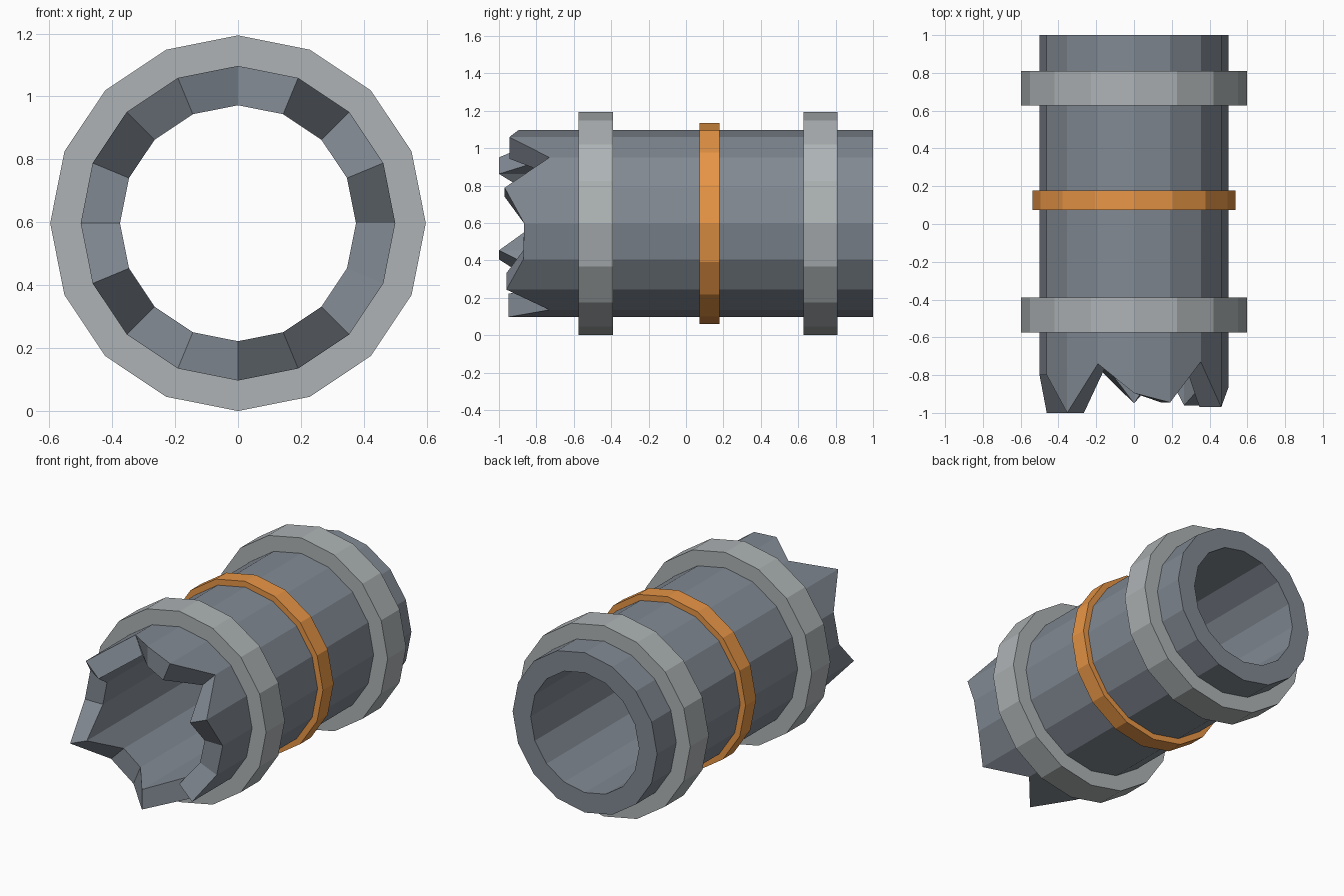
import bpy, bmesh, math

if "Cube" in bpy.data.objects:
    bpy.data.objects.remove(bpy.data.objects["Cube"])

N = 16          # sides of every ring
CZ = 0.597      # height of the pipe axis


def material(name, rgb):
    m = bpy.data.materials.new(name)
    m.diffuse_color = (*rgb, 1)
    m.use_nodes = True
    m.node_tree.nodes["Principled BSDF"].inputs["Base Color"].default_value = m.diffuse_color
    return m


def tube(name, r_out, r_in, front, back, mat):
    """Hollow tube along y; front holds one y value per side vertex."""
    bm = bmesh.new()

    def ring(r, ys):
        return [bm.verts.new((r * math.cos(2 * math.pi * k / N), ys[k],
                              CZ + r * math.sin(2 * math.pi * k / N)))
                for k in range(N)]

    ends = [back] * N
    loops = [ring(r_out, front), ring(r_out, ends), ring(r_in, ends), ring(r_in, front)]
    for i in range(4):
        a, b = loops[i], loops[(i + 1) % 4]
        for k in range(N):
            j = (k + 1) % N
            bm.faces.new((a[k], a[j], b[j], b[k]))
    bmesh.ops.recalc_face_normals(bm, faces=bm.faces)
    mesh = bpy.data.meshes.new(name)
    bm.to_mesh(mesh)
    bm.free()
    mesh.materials.append(mat)
    ob = bpy.data.objects.new(name, mesh)
    bpy.context.collection.objects.link(ob)
    return ob


steel = material("dark_steel", (0.22, 0.25, 0.29))
light = material("light_steel", (0.42, 0.45, 0.46))
orange = material("orange_paint", (0.80, 0.30, 0.06))

# Pipe with a jagged broken front end, counted from +x upwards
broken = [-0.865, -0.97, -0.73, -0.945, -0.895, -0.74, -1.0, -0.80,
          -0.80, -1.0, -0.75, -0.76, -0.95, -0.73, -0.96, -0.87]
tube("broken_pipe", 0.5, 0.375, broken, 1.0, steel)

# Flanges and painted band
for name, y0, y1 in (("front_flange", -0.575, -0.39), ("back_flange", 0.627, 0.81)):
    tube(name, 0.597, 0.49, [y0] * N, y1, light)
tube("orange_band", 0.537, 0.49, [0.073] * N, 0.178, orange)
